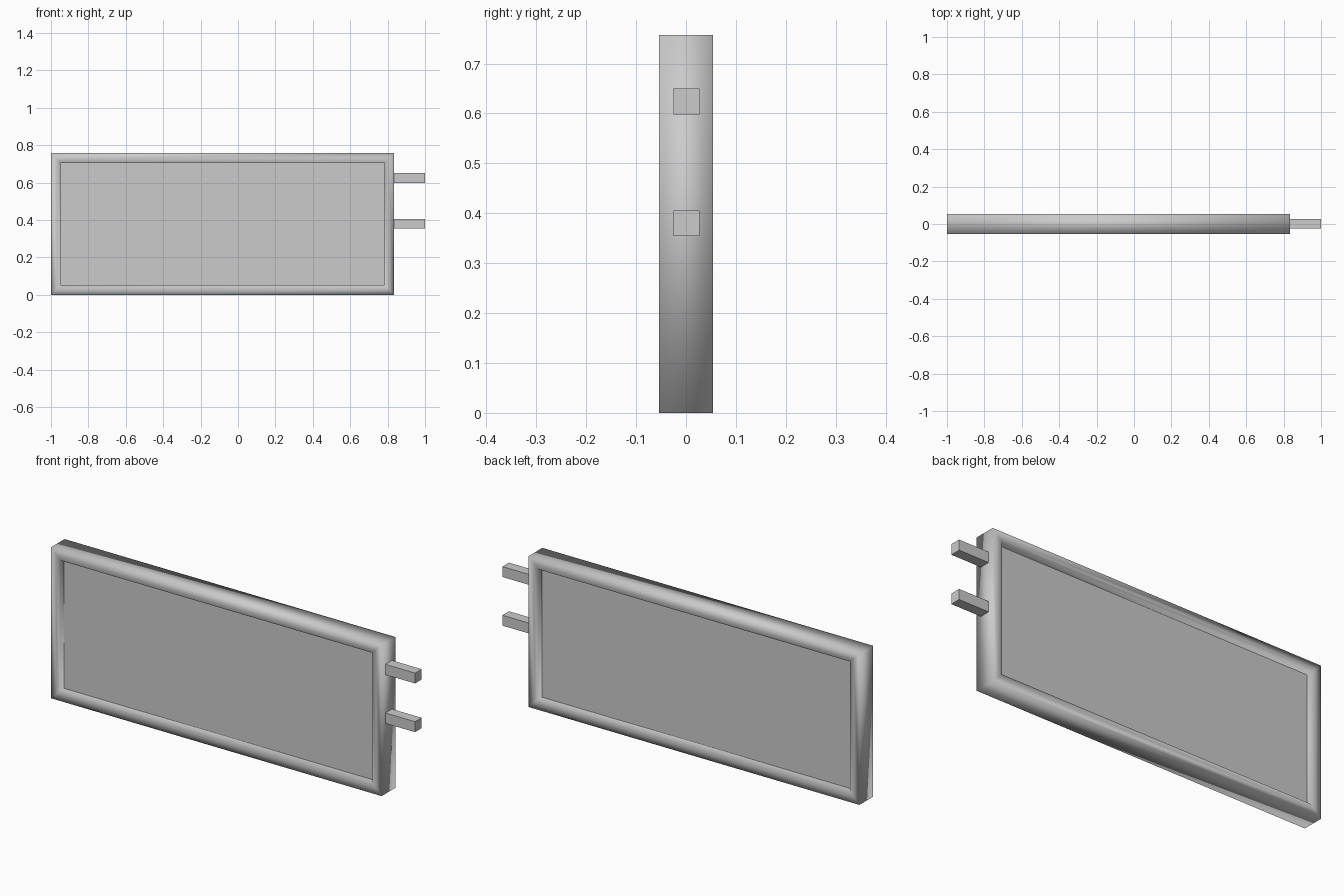
import bpy
import bmesh

cube = bpy.data.objects.get("Cube")
if cube:
    bpy.data.objects.remove(cube, do_unlink=True)

# Overall sizes
LEFT, RIGHT, TOP = -1.0, 0.835, 0.757
HALF_DEPTH = 0.054
PANEL_HALF = 0.024
RIM, BORDER = 0.032, 0.052

grey = bpy.data.materials.new("light_grey")
grey.use_nodes = True
colour = (0.6, 0.6, 0.6, 1)
grey.diffuse_color = colour
grey.node_tree.nodes["Principled BSDF"].inputs["Base Color"].default_value = colour


def finish(bm, name, smooth=False):
    bmesh.ops.recalc_face_normals(bm, faces=bm.faces)
    for face in bm.faces:
        face.smooth = smooth
    mesh = bpy.data.meshes.new(name)
    bm.to_mesh(mesh)
    bm.free()
    mesh.materials.append(grey)
    obj = bpy.data.objects.new(name, mesh)
    bpy.context.collection.objects.link(obj)
    return obj


def box(name, low, high):
    bm = bmesh.new()
    bmesh.ops.create_cube(bm, size=1)
    for v in bm.verts:
        v.co = [(a + b) / 2 + c * (b - a) for a, b, c in zip(low, high, v.co)]
    return finish(bm, name)


# Frame: a rectangular section swept around the border, softly shaded
bm = bmesh.new()
section = [(0, HALF_DEPTH), (0, -HALF_DEPTH), (RIM, -HALF_DEPTH),
           (BORDER, -HALF_DEPTH), (BORDER, HALF_DEPTH), (RIM, HALF_DEPTH)]
loops = []
for inset, y in section:
    l, r, b, t = LEFT + inset, RIGHT - inset, inset, TOP - inset
    loops.append([bm.verts.new((x, y, z))
                  for x, z in ((l, b), (r, b), (r, t), (l, t))])
for i, loop in enumerate(loops):
    after = loops[(i + 1) % len(loops)]
    for j in range(4):
        k = (j + 1) % 4
        bm.faces.new((loop[j], loop[k], after[k], after[j]))
finish(bm, "frame", smooth=True)

# Recessed panel held inside the frame
box("panel", (LEFT + BORDER, -PANEL_HALF, BORDER),
    (RIGHT - BORDER, PANEL_HALF, TOP - BORDER))

# Two mounting pegs on the left end
for name, z in (("upper_peg", 0.624), ("lower_peg", 0.38)):
    box(name, (RIGHT, -0.025, z - 0.026), (1.0, 0.027, z + 0.026))
